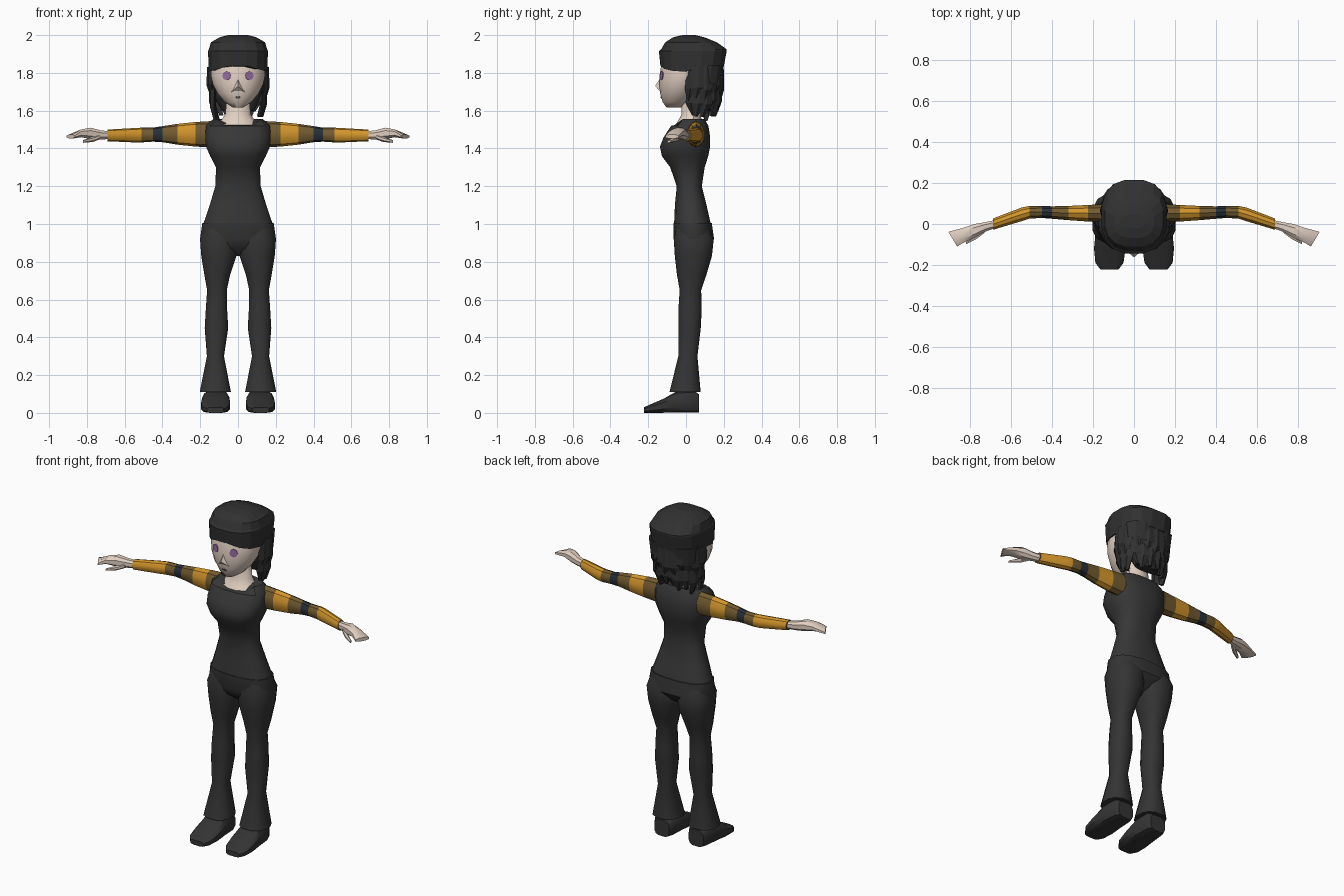
import bpy, bmesh, math, random
from mathutils import Vector, Matrix

random.seed(4)
if "Cube" in bpy.data.objects:
    bpy.data.objects.remove(bpy.data.objects["Cube"])


def material(name, r, g, b):
    m = bpy.data.materials.new(name)
    m.use_nodes = True
    m.diffuse_color = (r, g, b, 1)
    m.node_tree.nodes["Principled BSDF"].inputs["Base Color"].default_value = (r, g, b, 1)
    return m


SHIRT = material("charcoal shirt", .038, .038, .038)
TROUSER = material("black trousers", .034, .034, .035)
HAIR = material("black hair", .03, .03, .031)
SKIN = material("pale skin", .76, .63, .54)
ORANGE = material("orange sleeve", .64, .3, .025)
OLIVE = material("olive stripe", .17, .105, .03)
NAVY = material("navy stripe", .022, .03, .04)
PURPLE = material("purple eye", .3, .15, .34)
MOUTH = material("brown mouth", .12, .08, .07)


def finish(name, bm, mats, smooth=35):
    bmesh.ops.recalc_face_normals(bm, faces=bm.faces[:])
    mesh = bpy.data.meshes.new(name)
    bm.to_mesh(mesh)
    bm.free()
    for m in mats:
        mesh.materials.append(m)
    if smooth:
        mesh.shade_smooth()
        mesh.set_sharp_from_angle(angle=math.radians(smooth))
    ob = bpy.data.objects.new(name, mesh)
    bpy.context.collection.objects.link(ob)
    return ob


def loft(name, rows, mats, axis="z", n=12, power=2, side=1, smooth=35, stripes=None, bend=None):
    """Skin rows of (position, low a, high a, low b, high b) along one axis."""
    bm = bmesh.new()
    rings = []
    for t, a0, a1, b0, b1 in rows:
        ring = []
        for i in range(n):
            w = math.tau * (i + .5) / n
            c, s = math.cos(w), math.sin(w)
            a = (a0 + a1) / 2 + (a1 - a0) / 2 * math.copysign(abs(c) ** (2 / power), c)
            b = (b0 + b1) / 2 + (b1 - b0) / 2 * math.copysign(abs(s) ** (2 / power), s)
            p = {"x": (t, a, b), "y": (a, t, b), "z": (a, b, t)}[axis]
            p = bend(*p) if bend else p
            ring.append(bm.verts.new((p[0] * side, p[1], p[2])))
        rings.append(ring)
    for k, (lo, hi) in enumerate(zip(rings, rings[1:])):
        for i in range(n):
            j = (i + 1) % n
            f = bm.faces.new((lo[i], lo[j], hi[j], hi[i]))
            f.material_index = stripes[k] if stripes else 0
    bm.faces.new(rings[0])
    bm.faces.new(rings[-1])
    return finish(name, bm, mats, smooth)


def centred(rows):
    return [(z, -r, r, y0, y1) for z, r, y0, y1 in rows]


# Shirt, with the front of the neckline dipping
def neckline(x, y, z):
    return (x, y, z - .03 if z > 1.55 and y < 0 and abs(x) < .1 else z)


loft("shirt", centred([
    (.99, .19, -.065, .135), (1.1, .152, -.06, .11), (1.2, .122, -.05, .085),
    (1.3, .118, -.085, .1), (1.36, .15, -.13, .12), (1.41, .172, -.14, .13),
    (1.46, .176, -.12, .13), (1.52, .172, -.08, .12), (1.555, .135, -.045, .1)]),
    [SHIRT], n=16, power=2.5, bend=neckline)

# Trousers: shared hips, then two flared legs
loft("trouser_hips", centred([
    (.83, .14, .01, .05), (.87, .19, -.045, .11), (.92, .204, -.068, .15), (1.005, .192, -.068, .138)]),
    [TROUSER], n=16, power=2.5)
for word, side in (("left", 1), ("right", -1)):
    loft(word + "_trouser_leg", [
        (.11, .035, .205, -.09, .08), (.3, .073, .166, -.042, .062),
        (.45, .05, .178, -.042, .08), (.55, .056, .172, -.042, .085),
        (.65, .058, .165, -.035, .082), (.73, .04, .18, -.05, .11),
        (.83, .006, .197, -.062, .14), (.92, 0, .204, -.068, .15), (.99, .02, .18, -.05, .12)],
        [TROUSER], n=12, power=2.4, side=side)

    # Shoes: blunt heel to low toe
    loft(word + "_shoe", [
        (.068, .065, .165, 0, .1), (.04, .05, .18, 0, .12), (-.05, .045, .19, 0, .115),
        (-.12, .04, .197, 0, .075), (-.19, .05, .19, 0, .045), (-.222, .075, .165, 0, .03)],
        [TROUSER], axis="y", n=12, power=3.5, side=side)

    # Striped sleeves
    loft(word + "_sleeve", [
        (.14, .005, .1, 1.405, 1.545), (.225, .01, .095, 1.41, 1.54), (.32, .017, .09, 1.42, 1.53),
        (.4, .024, .088, 1.433, 1.518), (.45, .028, .09, 1.436, 1.51),
        (.51, .025, .09, 1.432, 1.51), (.55, .012, .082, 1.432, 1.508),
        (.69, -.03, .028, 1.438, 1.5)],
        [OLIVE, ORANGE, NAVY], axis="x", n=10, side=side, stripes=[0, 1, 0, 2, 0, 1, 1])

    # Flat hands with a slanted fingertip edge and a thumb
    def slant(x, y, z):
        return (x + (y + .07) * .6 if x > .86 else x, y, z)

    loft(word + "_hand", [
        (.68, -.022, .02, 1.448, 1.492), (.73, -.04, .01, 1.446, 1.498),
        (.78, -.07, .002, 1.448, 1.512), (.83, -.092, -.015, 1.458, 1.502),
        (.888, -.112, -.036, 1.452, 1.474)],
        [SKIN], axis="x", n=8, power=2.4, side=side, bend=slant)
    loft(word + "_thumb", [
        (.73, -.045, -.01, 1.448, 1.475), (.77, -.075, -.045, 1.434, 1.462),
        (.82, -.1, -.082, 1.43, 1.444)], [SKIN], axis="x", n=6, side=side)

# Neck and head
loft("neck", centred([
    (1.5, .12, -.075, .09), (1.545, .095, -.045, .085), (1.58, .07, -.025, .08),
    (1.68, .06, -.025, .08)]), [SKIN])
head = loft("head", centred([
    (1.618, .03, -.105, -.02), (1.645, .072, -.125, .02), (1.69, .11, -.138, .06),
    (1.74, .136, -.144, .1), (1.79, .147, -.142, .12), (1.84, .147, -.134, .13),
    (1.9, .13, -.12, .13)]), [SKIN], n=16, smooth=50)

# Nose: small wedge
bm = bmesh.new()
tip, top, a, b = [bm.verts.new(p) for p in (
    (0, -.163, 1.73), (0, -.135, 1.775), (-.045, -.125, 1.69), (.045, -.125, 1.69))]
for tri in ((tip, top, a), (tip, b, top), (tip, a, b), (top, b, a)):
    bm.faces.new(tri)
finish("nose", bm, [SKIN], 0)


# Eyes and mouth: thin plates laid on the face
def plate(name, x, z, rx, rz, mat, sides):
    hit, spot, normal, _ = head.ray_cast(Vector((x, -1, z)), Vector((0, 1, 0)))
    turn = normal.to_track_quat("Z", "Y").to_matrix().to_4x4()
    bm = bmesh.new()
    bmesh.ops.create_cone(bm, cap_ends=True, segments=sides, radius1=1, radius2=1, depth=1,
                          matrix=Matrix.Translation(spot) @ turn @ Matrix.Diagonal((rx, rz, .007, 1)))
    finish(name, bm, [mat], 0)


bpy.context.view_layer.update()
plate("left_eye", .06, 1.785, .024, .024, PURPLE, 8)
plate("right_eye", -.06, 1.785, .024, .024, PURPLE, 8)
plate("mouth", 0, 1.67, .016, .006, MOUTH, 6)


# Hair: faceted cap with an arched fringe, then a shell behind the neck
def fringe(x, y, z):
    return (x, y, z + .03 - abs(x) * .28 if z < 1.83 and y < 0 else z)


loft("hair_cap", centred([
    (1.82, .157, -.138, .2), (1.915, .161, -.146, .218), (1.925, .157, -.134, .218),
    (1.962, .145, -.112, .165), (1.988, .1, -.07, .1), (2, .055, -.02, .05)]),
    [HAIR], n=16, power=2.6, smooth=0, bend=fringe)
loft("hair_back", centred([
    (1.6, .085, .085, .14), (1.67, .125, .05, .165), (1.75, .15, .02, .185),
    (1.84, .155, .01, .2)]), [HAIR], n=14, power=2.6, smooth=0)

# Jagged locks in two overlapping layers round the sides and back
bm = bmesh.new()
for count, top, low, spread in ((13, 1.83, 1.66, 1.04), (12, 1.74, 1.57, .95)):
    for i in range(count):
        w = math.radians(-18 + 216 * i / (count - 1))
        out = Vector((math.cos(w), math.sin(w), 0))
        across = Vector((-out.y, out.x, 0))
        root = Vector((.148 * out.x * spread, .07 + .115 * out.y * spread, top))
        end = Vector((root.x * .88, root.y * .9, low + random.uniform(-.035, .03)))
        mid = root.lerp(end, .6) + out * .014
        slip = across * random.uniform(-.02, .02)
        rows = [[bm.verts.new(c + across * wide + out * thick) for wide, thick in
                 ((-h, 0), (0, .01), (h, 0), (0, -.02))]
                for c, h in ((root, .03), (mid, .034), (end + slip, .008))]
        for lo, hi in zip(rows, rows[1:]):
            for k in range(4):
                m = (k + 1) % 4
                bm.faces.new((lo[k], lo[m], hi[m], hi[k]))
        bm.faces.new(rows[0])
        bm.faces.new(rows[-1])
finish("hair_locks", bm, [HAIR], 0)
